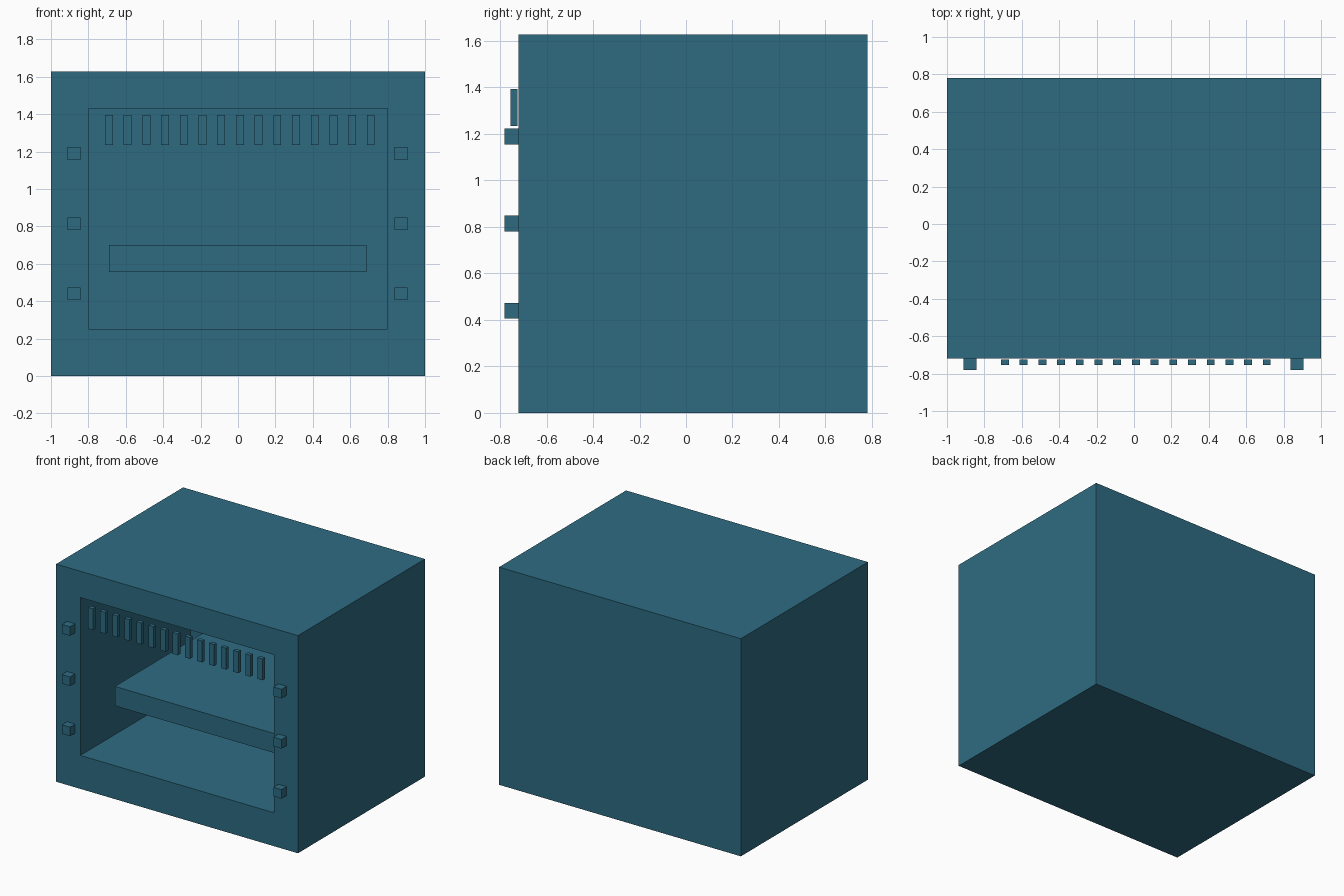
import bpy, bmesh

if "Cube" in bpy.data.objects:
    bpy.data.objects.remove(bpy.data.objects["Cube"])

teal = bpy.data.materials.new("teal")
teal.diffuse_color = (0.027, 0.148, 0.222, 1)
teal.use_nodes = True
teal.node_tree.nodes["Principled BSDF"].inputs["Base Color"].default_value = teal.diffuse_color


def finish(bm, name):
    bmesh.ops.recalc_face_normals(bm, faces=bm.faces)
    mesh = bpy.data.meshes.new(name)
    bm.to_mesh(mesh)
    bm.free()
    mesh.materials.append(teal)
    obj = bpy.data.objects.new(name, mesh)
    bpy.context.collection.objects.link(obj)
    return obj


def box_bm(x0, x1, y0, y1, z0, z1):
    bm = bmesh.new()
    bmesh.ops.create_cube(bm, size=1)
    for v in bm.verts:
        v.co.x = x1 if v.co.x > 0 else x0
        v.co.y = y1 if v.co.y > 0 else y0
        v.co.z = z1 if v.co.z > 0 else z0
    return bm


def box(name, *bounds):
    return finish(box_bm(*bounds), name)


FRONT, BACK, TOP = -0.72, 0.78, 1.627

# Casing: a solid block with the front face inset and pushed in as a cavity
bm = box_bm(-1, 1, FRONT, BACK, 0, TOP)
bm.normal_update()
mouth = min(bm.faces, key=lambda f: f.calc_center_median().y)
bmesh.ops.inset_region(bm, faces=[mouth], thickness=0.2)
for v in mouth.verts:
    v.co.x = 0.8 if v.co.x > 0 else -0.8
    v.co.z = 1.43 if v.co.z > TOP / 2 else 0.25
ext = bmesh.ops.extrude_discrete_faces(bm, faces=[mouth])
for v in ext["faces"][0].verts:
    v.co.y = 0.58
finish(bm, "casing")

# Shelf inside the cavity
box("shelf", -0.69, 0.686, -0.47, 0.58, 0.555, 0.70)

# Row of slats across the top of the opening
for i in range(15):
    x = -0.69 + 0.1 * i
    box(f"slat_{i + 1}", x - 0.021, x + 0.021, -0.755, -0.725, 1.234, 1.394)

# Square knobs down both sides of the front
for side, x in (("left", -0.877), ("right", 0.872)):
    for i, z in enumerate((0.439, 0.814, 1.189)):
        box(f"{side}_knob_{i + 1}", x - 0.034, x + 0.034, -0.78, FRONT,
            z - 0.034, z + 0.034)
